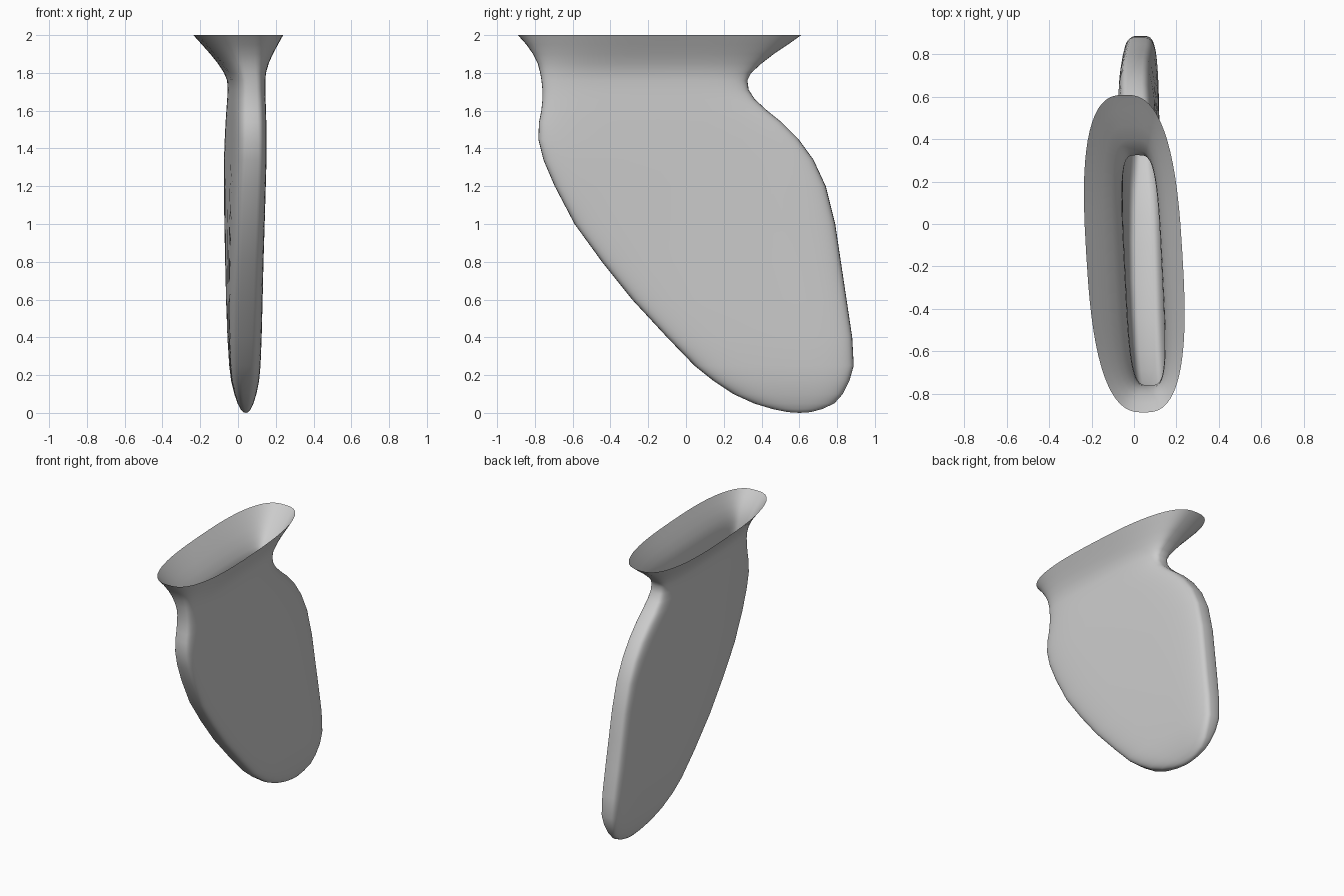
import bpy, bmesh, math

cube = bpy.data.objects.get("Cube")
if cube:
    bpy.data.objects.remove(cube, do_unlink=True)

# Rings from tip to rim: height, front y, back y, half thickness, squareness
RINGS = [
    (0.004, 0.54, 0.66, 0.014, 2.2), (0.02, 0.46, 0.72, 0.027, 2.5),
    (0.05, 0.36, 0.785, 0.042, 3.0), (0.10, 0.25, 0.83, 0.058, 3.4),
    (0.17, 0.145, 0.865, 0.073, 4.0), (0.25, 0.045, 0.888, 0.081, 4.3),
    (0.40, -0.10, 0.88, 0.087, 4.6), (0.60, -0.285, 0.85, 0.09, 4.8),
    (0.80, -0.445, 0.82, 0.091, 4.8), (1.00, -0.59, 0.79, 0.092, 4.8),
    (1.20, -0.695, 0.74, 0.092, 4.8), (1.34, -0.755, 0.675, 0.092, 4.6),
    (1.45, -0.782, 0.595, 0.091, 4.5), (1.54, -0.778, 0.505, 0.09, 4.4),
    (1.60, -0.766, 0.43, 0.089, 4.3), (1.66, -0.76, 0.365, 0.087, 4.2),
    (1.71, -0.76, 0.332, 0.086, 4.0), (1.76, -0.765, 0.325, 0.088, 3.9),
    (1.80, -0.772, 0.345, 0.098, 3.7), (1.85, -0.785, 0.40, 0.122, 3.4),
    (1.90, -0.81, 0.465, 0.154, 3.1), (1.95, -0.845, 0.54, 0.19, 2.9),
    (2.00, -0.89, 0.61, 0.227, 2.7),
]
SIDES = 64


def spow(v, e):
    return math.copysign(abs(v) ** e, v)


def lean(z):
    """Centre-line offset and twist of the section at a height."""
    if z > 1.75:
        t = (z - 1.75) / 0.25
        return 0.034 - 0.041 * t, -0.05 - 0.01 * t
    return 0.044 - 0.01 * z / 1.75, -0.05 * min(1.0, 0.1 + z / 1.5)


# Fin: rounded blade flaring into an open, oval rim
bm = bmesh.new()
loops = []
for z, y0, y1, half, n in RINGS:
    yc, hy = (y0 + y1) / 2, (y1 - y0) / 2
    off, slope = lean(z)
    ring = []
    for i in range(SIDES):
        a = 2 * math.pi * i / SIDES
        y = yc + hy * spow(math.cos(a), 2 / n)
        x = off + slope * y - half * spow(math.sin(a), 2 / n)
        ring.append(bm.verts.new((x, y, z)))
    loops.append(ring)
for low, high in zip(loops, loops[1:]):
    for i in range(SIDES):
        j = (i + 1) % SIDES
        bm.faces.new((low[i], low[j], high[j], high[i]))

# Rounded bottom tip
tip = bm.verts.new((0.043, 0.6, 0.0))
for i in range(SIDES):
    bm.faces.new((tip, loops[0][(i + 1) % SIDES], loops[0][i]))
bmesh.ops.recalc_face_normals(bm, faces=bm.faces[:])
# Make sure the shell faces outward at the tip
bm.normal_update()
if tip.normal.z > 0:
    bmesh.ops.reverse_faces(bm, faces=bm.faces[:])

mesh = bpy.data.meshes.new("fin")
bm.to_mesh(mesh)
bm.free()
fin = bpy.data.objects.new("fin", mesh)
bpy.context.collection.objects.link(fin)

# Plain grey finish
grey = bpy.data.materials.new("plain grey")
grey.use_nodes = True
colour = (0.6, 0.6, 0.6, 1.0)
grey.diffuse_color = colour
grey.node_tree.nodes["Principled BSDF"].inputs["Base Color"].default_value = colour
mesh.materials.append(grey)

bpy.ops.object.select_all(action='DESELECT')
fin.select_set(True)
bpy.context.view_layer.objects.active = fin
bpy.ops.object.shade_smooth_by_angle(angle=math.radians(60))
